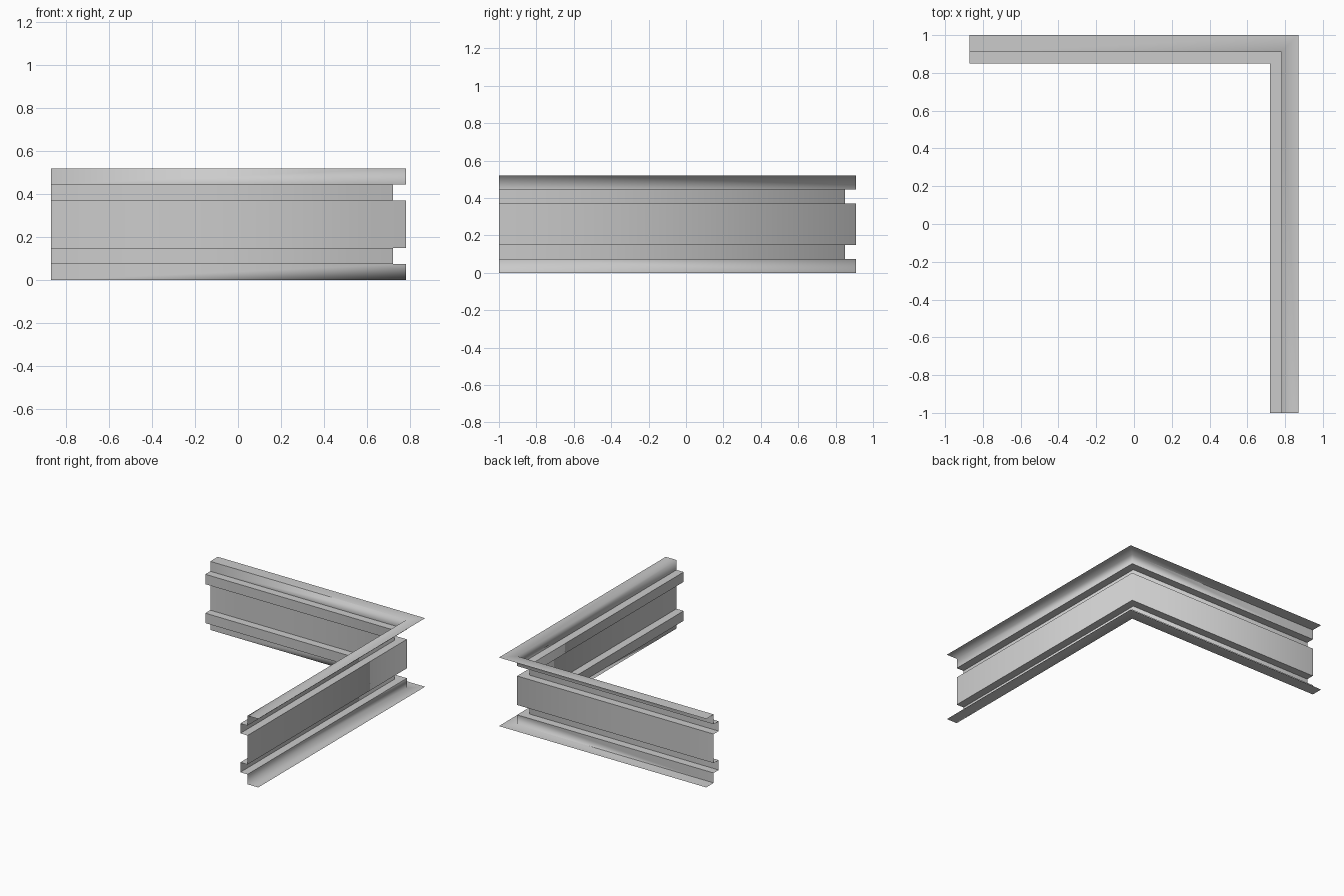
import bpy
import bmesh

cube = bpy.data.objects.get("Cube")
if cube:
    bpy.data.objects.remove(cube, do_unlink=True)

HALF_X, HALF_Y = 0.87, 1.0
FLANGE, RAIL = 0.09, 0.15          # inset of the wall and of the rails
HEIGHT = 0.52
RAIL_LOW, RAIL_HIGH = 0.075, 0.15  # rail edges, mirrored about mid height

# Sheet profile (inset, height): lower half, then its mirror image
lower = [(0, 0), (FLANGE, 0), (FLANGE, RAIL_LOW), (RAIL, RAIL_LOW),
         (RAIL, RAIL_HIGH), (FLANGE, RAIL_HIGH)]
profile = lower + [(d, HEIGHT - z) for d, z in reversed(lower)]

# Grey metal
metal = bpy.data.materials.new("grey_metal")
metal.use_nodes = True
grey = (0.6, 0.6, 0.6, 1)
metal.diffuse_color = grey
metal.node_tree.nodes["Principled BSDF"].inputs["Base Color"].default_value = grey

# Sweep the profile along the L-shaped path with a mitred corner
bm = bmesh.new()
rows = []
for d, z in profile:
    path = [(-HALF_X, HALF_Y - d), (HALF_X - d, HALF_Y - d), (HALF_X - d, -HALF_Y)]
    rows.append([bm.verts.new((x, y, z)) for x, y in path])
for low, high in zip(rows, rows[1:]):
    for j in range(2):
        face = bm.faces.new((low[j], low[j + 1], high[j + 1], high[j]))
        face.smooth = True

# Crisp rail edges; the flange bend blends only on the side arm
last = len(rows) - 2
for i, row in enumerate(rows[1:-1], start=1):
    for j in range(2):
        if i not in (1, last) or j == 0:
            bm.edges.get((row[j], row[j + 1])).smooth = False

mesh = bpy.data.meshes.new("corner_channel_rail")
bm.to_mesh(mesh)
bm.free()
mesh.materials.append(metal)
rail = bpy.data.objects.new("corner_channel_rail", mesh)
bpy.context.collection.objects.link(rail)
